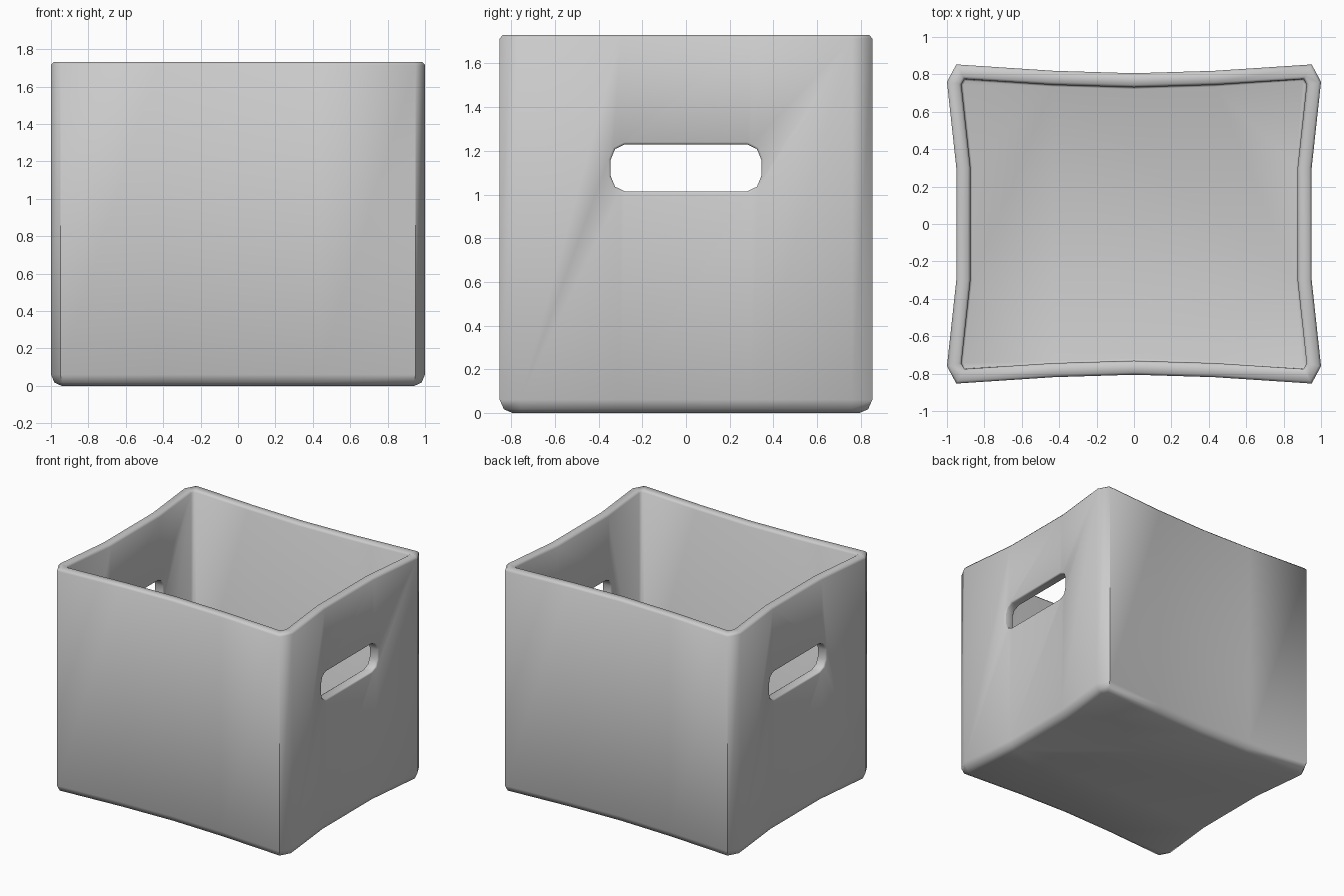
import bpy, bmesh, math
from mathutils import Vector

if "Cube" in bpy.data.objects:
    bpy.data.objects.remove(bpy.data.objects["Cube"])

# Plan outline: pinched sides with chamfered corners (counter-clockwise)
quarter = [(0.95, 0.30), (1.0, 0.76), (0.95, 0.853), (0.43, 0.819)]
outline = (quarter + [(0, 0.806)] + [(-x, y) for x, y in reversed(quarter)]
           + [(-x, -y) for x, y in quarter] + [(0, -0.806)]
           + [(x, -y) for x, y in reversed(quarter)])


def inset(points, d):
    """Mitred inset of a closed counter-clockwise outline."""
    result = []
    n = len(points)
    for i in range(n):
        a, b, c = (Vector(points[(i + k) % n]) for k in (-1, 0, 1))
        e1, e2 = (b - a).normalized(), (c - b).normalized()
        n1, n2 = Vector((-e1.y, e1.x)), Vector((-e2.y, e2.x))
        result.append(b + (n1 + n2) * d / (1 + n1.dot(n2)))
    return result


def loft(name, rings):
    """Skin a stack of rings and cap both ends."""
    bm = bmesh.new()
    loops = [[bm.verts.new(p) for p in ring] for ring in rings]
    for lo, hi in zip(loops, loops[1:]):
        for i in range(len(lo)):
            j = (i + 1) % len(lo)
            bm.faces.new((lo[i], lo[j], hi[j], hi[i]))
    bm.faces.new(loops[0])
    bm.faces.new(loops[-1])
    bmesh.ops.recalc_face_normals(bm, faces=bm.faces)
    mesh = bpy.data.meshes.new(name)
    bm.to_mesh(mesh)
    bm.free()
    obj = bpy.data.objects.new(name, mesh)
    bpy.context.collection.objects.link(obj)
    return obj


# Box shell: (inset, height) from underside, over the rim, down to inner floor
section = [(0.055, 0), (0.018, 0.017), (0, 0.06), (0, 1.715), (0.013, 1.73),
           (0.062, 1.73), (0.075, 1.715), (0.075, 0.08)]
box = loft("storage_box",
           [[(p.x, p.y, z) for p in inset(outline, d)] for d, z in section])

# Handle slots through both side walls
corner = [(0.345, 0.037), (0.325, 0.086), (0.28, 0.108)]
slot = (corner + [(-y, z) for y, z in reversed(corner)]
        + [(-y, -z) for y, z in corner] + [(y, -z) for y, z in reversed(corner)])
cutter = loft("handle_cutter",
              [[(x, y, 1.122 + z) for y, z in slot] for x in (-1.3, 1.3)])
cutter.hide_render = True
cutter.hide_set(True)

cut = box.modifiers.new("handles", 'BOOLEAN')
cut.operation = 'DIFFERENCE'
cut.solver = 'EXACT'
cut.object = cutter

# Soften the slot edges
soft = box.modifiers.new("soft_edges", 'BEVEL')
soft.width = 0.01
soft.segments = 2
soft.limit_method = 'ANGLE'
soft.angle_limit = math.radians(72)

bpy.context.view_layer.objects.active = box
box.select_set(True)
bpy.ops.object.modifier_apply(modifier="handles")
bpy.ops.object.modifier_apply(modifier="soft_edges")
bpy.ops.object.shade_smooth_by_angle(angle=math.radians(50))
bpy.data.objects.remove(cutter)
